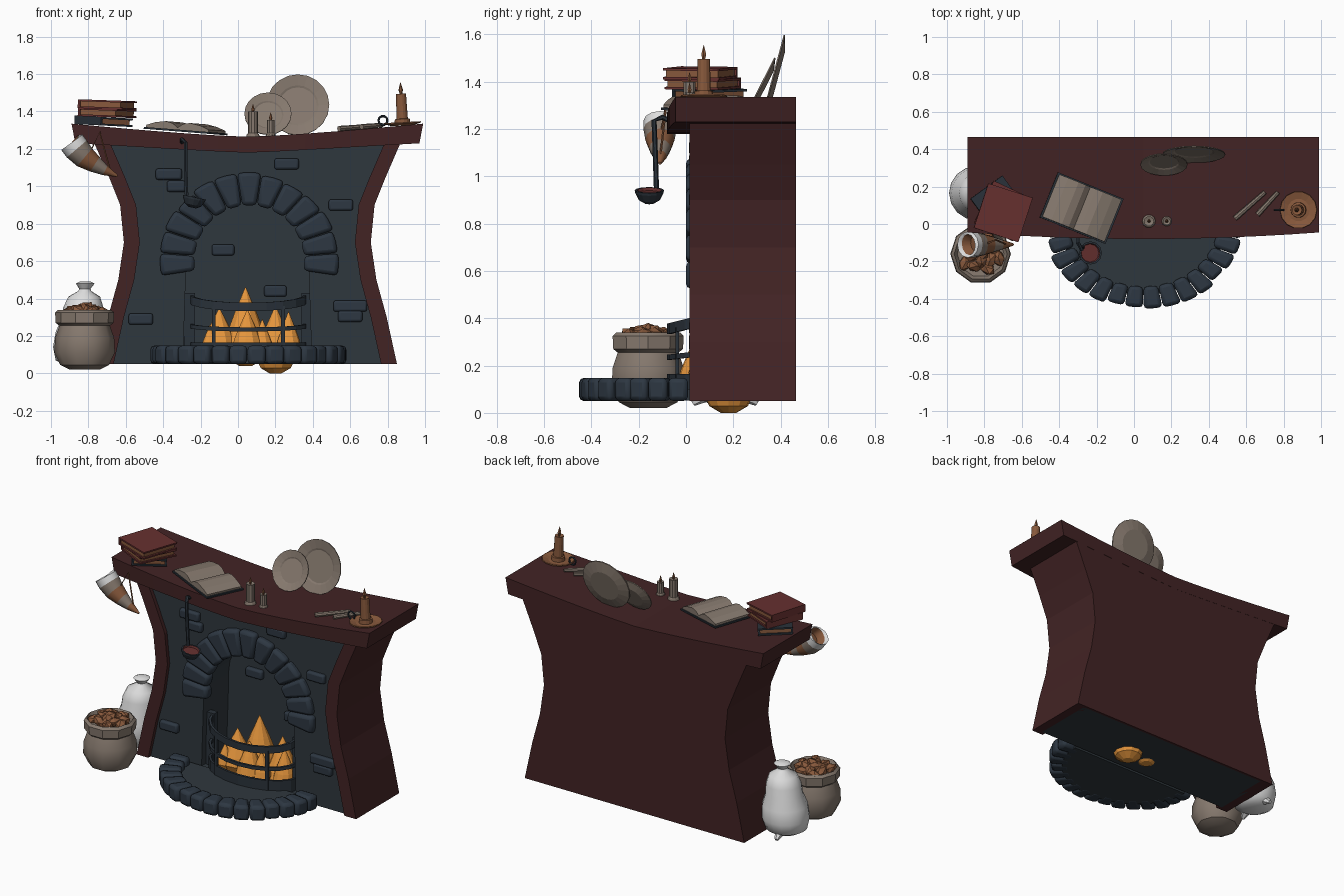
import bpy, bmesh, math, random
from math import sin, cos, pi, radians
from mathutils import Vector, Matrix

if "Cube" in bpy.data.objects:
    bpy.data.objects.remove(bpy.data.objects["Cube"])
random.seed(4)
CX = 0.05

def material(name, *rgb):
    m = bpy.data.materials.new(name)
    m.diffuse_color = [((c / 255 + .055) / 1.055) ** 2.4 for c in rgb] + [1]
    m.use_nodes = True
    m.node_tree.nodes["Principled BSDF"].inputs["Base Color"].default_value = m.diffuse_color
    return m

WOOD = material("dark red wood", 66, 35, 36)
WALL = material("slate wall", 47, 55, 61)
STONE = material("blue grey stone", 45, 55, 66)
IRON = material("dark iron", 42, 50, 58)
RED = material("book red", 102, 48, 47)
BEIGE = material("beige", 134, 121, 110)
BROWN = material("tan brown", 136, 89, 60)
ORANGE = material("flame orange", 234, 153, 62)
WHITE = material("white cloth", 222, 222, 222)

def loft(bm, rings, mi=0, cap=True):
    """Skin a list of rings; mi is one material index or one per band."""
    vs = [[bm.verts.new(p) for p in r] for r in rings]
    n = len(vs[0])
    for k in range(len(vs) - 1):
        for i in range(n):
            j = (i + 1) % n
            f = bm.faces.new((vs[k][i], vs[k][j], vs[k + 1][j], vs[k + 1][i]))
            f.material_index = mi[k] if isinstance(mi, list) else mi
    if cap:
        for r, m in ((vs[0][::-1], 0), (vs[-1], -1)):
            bm.faces.new(r).material_index = mi[m] if isinstance(mi, list) else mi

def prism(bm, pts, a, b, axis='y', mi=0):
    loft(bm, [[(p, t, q) if axis == 'y' else (p, q, t) for p, q in pts] for t in (a, b)], mi)

def box(bm, lo, hi, mi=0, M=Matrix()):
    (a, b, c), (d, e, f) = lo, hi
    loft(bm, [[M @ Vector(p) for p in ((a, b, z), (d, b, z), (d, e, z), (a, e, z))] for z in (c, f)], mi)

def lathe(bm, prof, M=Matrix(), n=12, mi=0):
    loft(bm, [[M @ Vector((r * cos(2 * pi * i / n), r * sin(2 * pi * i / n), z)) for i in range(n)]
              for r, z in prof], mi)

def tube(bm, path, radii, n=8, mi=0, ref=None, up=(0, 1, 0)):
    P = [Vector(p) for p in path]
    rings = []
    for k, p in enumerate(P):
        t = (P[min(k + 1, len(P) - 1)] - P[max(k - 1, 0)]).normalized()
        if ref and t.dot(Vector(ref)) < 0:
            t = -t
        u = t.cross(Vector(up)).normalized()
        v = t.cross(u)
        r = radii[k] if isinstance(radii, list) else radii
        rings.append([p + r * (u * cos(2 * pi * i / n) + v * sin(2 * pi * i / n)) for i in range(n)])
    loft(bm, rings, mi)

def obj(name, bm, mats, bevel=0, smooth=0):
    bmesh.ops.recalc_face_normals(bm, faces=bm.faces)
    me = bpy.data.meshes.new(name)
    bm.to_mesh(me)
    bm.free()
    for m in mats:
        me.materials.append(m)
    o = bpy.data.objects.new(name, me)
    bpy.context.collection.objects.link(o)
    if bevel:
        b = o.modifiers.new("bevel", 'BEVEL')
        b.width, b.segments, b.limit_method = bevel, 2, 'ANGLE'
    if smooth:
        bpy.ops.object.select_all(action='DESELECT')
        o.select_set(True)
        bpy.context.view_layer.objects.active = o
        bpy.ops.object.shade_smooth_by_angle(angle=radians(smooth))

def T(x, y, z):
    return Matrix.Translation((x, y, z))

def R(deg, ax):
    return Matrix.Rotation(radians(deg), 4, ax)

def top(x):
    return 1.265 + .07 * abs((x - CX) / .94) ** 1.3

# waisted wooden frame: two side posts and back board
SIDE = [(.05, .80), (.3, .745), (.5, .69), (.7, .66), (.9, .68), (1.05, .74), (1.235, .82)]
bm = bmesh.new()
for s in (-1, 1):
    loft(bm, [[(CX + s * (h - e), y, z) for e, y in ((0, .015), (.085, .015), (.085, .46), (0, .46))]
              for z, h in SIDE])
loft(bm, [[(CX + s * h, y, z) for s, y in ((-1, .45), (1, .45), (1, .465), (-1, .465))] for z, h in SIDE])
obj("wooden_frame", bm, [WOOD])

# sagging mantel shelf, bowed forward in the middle
bm = bmesh.new()
rings = []
for k in range(13):
    u = k / 6 - 1
    z, yf = top(CX + u * .94), -.045 - .035 * (1 - u * u)
    zb = z - .085 - .02 * u * u
    rings.append([(CX + u * .92, yf, zb), (CX + u * .92, .466, zb), (CX + u * .94, .466, z), (CX + u * .94, yf, z)])
loft(bm, rings)
obj("mantel", bm, [WOOD])

# stone wall with arched opening, recess back and floor
bm = bmesh.new()
inner = [(z, h - .08) for z, h in SIDE]
pts = [(CX - h, z) for z, h in inner] + [(CX + h, z) for z, h in inner[::-1]]
pts += [(CX + .345, .05), (CX + .33, .5)]
pts += [(CX + .33 * cos(a), .6 + .33 * sin(a)) for a in [pi * i / 12 for i in range(13)]]
pts += [(CX - .33, .5), (CX - .345, .05)]
prism(bm, pts, .04, .3)
box(bm, (CX - .36, .3, .05), (CX + .36, .45, 1.2))
box(bm, (CX - .74, .04, .05), (CX + .74, .45, .085))
prism(bm, [(CX + .45 * cos(a), .02 + .4 * sin(a)) for a in [pi + pi * i / 16 for i in range(17)]], .052, .1, 'z')
obj("stone_wall", bm, [WALL])

# raised bricks on the wall and recess back
bm = bmesh.new()
for x, z, w, y in ((-.37, 1.065, .14, .04), (-.33, 1.0, .1, .04), (.26, 1.12, .13, .04), (.55, .9, .13, .04),
                   (-.52, .29, .13, .04), (.6, .36, .18, .04), (.6, .305, .13, .04),
                   (-.08, .66, .12, .3), (.2, .44, .12, .3)):
    box(bm, (x - w / 2, y - .028, z - .03), (x + w / 2, y + .01, z + .03))
obj("wall_bricks", bm, [STONE], .012, 40)

# arch stones
def wedges(bm, n, a0, a1, c, ro, ri, lo, hi, axis):
    for k in range(n):
        s, e = (a0 + (a1 - a0) * (k + t) / n for t in (.02, .98))
        j = 1 + random.uniform(-.025, .025)
        q = [(c[0] + r[0] * f * cos(a), c[1] + r[1] * f * sin(a))
             for r, f, a in ((ri, 1, s), (ro, j, s), (ro, j, (s + e) / 2), (ro, j, e), (ri, 1, e))]
        prism(bm, q, lo, hi, axis)

bm = bmesh.new()
wedges(bm, 13, radians(-10), radians(190), (.06, .6), (.485, .465), (.295, .3), 0, .07, 'y')
obj("arch_stones", bm, [STONE], .02, 40)

# curved hearth kerb
bm = bmesh.new()
wedges(bm, 16, pi, 2 * pi, (CX, .01), (.53, .46), (.4, .345), .05, .148, 'z')
obj("hearth_stones", bm, [STONE], .02, 40)

# curved fire grate
bm = bmesh.new()
for zc, h, sag in ((.4, .045, .045), (.255, .022, .02), (.12, .09, 0)):
    rings = []
    for k in range(11):
        a = pi + pi * k / 10
        z = zc + sag * sin(a)
        rings.append([(.055 + (.315 - d) * cos(a), .1 + (.18 - d) * sin(a), z + s * h / 2)
                      for d, s in ((0, -1), (0, 1), (.015, 1), (.015, -1))])
    loft(bm, rings)
for x in (-.26, .37):
    box(bm, (x - .03, .08, .08), (x + .03, .12, .43))
for x in (-.13, .24):
    box(bm, (x - .01, -.045, .08), (x + .01, -.03, .36))
obj("fire_grate", bm, [IRON])

# flames
bm = bmesh.new()
for x, y, z0, z1, r in ((.04, .17, .04, .46, .12), (-.1, .14, .06, .35, .1), (.2, .18, 0, .36, .11),
                        (.05, .05, .07, .34, .085), (.13, .06, .08, .29, .06), (.27, .1, .07, .33, .07),
                        (-.15, .08, .09, .26, .05)):
    h = z1 - z0
    lathe(bm, [(r * a, z0 + h * b) for a, b in ((.3, 0), (.75, .08), (1, .25), (.85, .42), (.5, .68), (.02, 1))],
          T(x, y, 0), 11)
obj("flames", bm, [ORANGE])

# sack of potatoes
bm = bmesh.new()
lathe(bm, [(.08, .02), (.13, .045), (.162, .11), (.158, .19), (.135, .255), (.155, .27), (.158, .325),
           (.142, .34), (.125, .31), (.02, .3)], T(-.82, -.16, 0), 10)
obj("potato_sack", bm, [BEIGE], 0, 35)
bm = bmesh.new()
for k in range(15):
    a, r = k * 2.4, .1 * math.sqrt(k / 14)
    M = T(-.82 + r * cos(a), -.16 + r * sin(a), .35 - r * .25) @ R(k * 50, 'Z') @ R(random.uniform(-35, 35), 'Y')
    bmesh.ops.create_icosphere(bm, subdivisions=1, radius=.036, matrix=M @ Matrix.Diagonal((1.45, .95, .85, 1)))
obj("potatoes", bm, [BROWN])

# tied white sack leaning on the side
bm = bmesh.new()
M = T(-.855, .165, 0) @ Matrix.Shear('XY', 4, (.08, 0))
lathe(bm, [(.07, .04), (.125, .07), (.145, .14), (.138, .22), (.113, .29), (.108, .35), (.085, .41),
           (.035, .44), (.03, .452), (.05, .48), (.03, .49)], M, 16)
for s in (-1, 1):
    tube(bm, [(-.86, .165 + s * .08, .08), (-.87, .165 + s * .135, .04)], [.035, .012], 6, 0, None, (1, 0, 0))
obj("white_sack", bm, [WHITE], 0, 50)

# stacked books
def book(bm, M, w, d, h, cover):
    box(bm, (-w / 2 + .01, -d / 2 + .01, .007), (w / 2 - .012, d / 2 - .01, h - .007), 2, M)
    for z in (0, h - .01):
        box(bm, (-w / 2, -d / 2, z), (w / 2, d / 2, z + .01), cover, M)
    box(bm, (-w / 2, -d / 2, .002), (-w / 2 + .012, d / 2, h - .002), cover, M)

bm = bmesh.new()
book(bm, T(-.72, .1, 1.325) @ R(3, 'Y') @ R(36, 'Z'), .21, .24, .045, 1)
book(bm, T(-.70, .07, 1.37) @ R(2, 'Y') @ R(-25, 'Z'), .23, .25, .045, 0)
book(bm, T(-.70, .06, 1.413) @ R(2, 'Y') @ R(-18, 'Z'), .25, .25, .047, 0)
obj("book_stack", bm, [RED, IRON, BROWN])

# open book
bm = bmesh.new()
M = T(-.28, .085, 1.29) @ R(4.5, 'Y') @ R(-22, 'Z')
box(bm, (-.19, -.13, 0), (.19, .13, .01), 1, M)
for s in (-1, 1):
    q = [(0, .01), (.18, .01), (.18, .022), (.13, .04), (.07, .05), (.03, .042), (0, .02)]
    loft(bm, [[M @ Vector((s * x, y, z)) for x, z in q] for y in (-.122, .122)], 0)
obj("open_book", bm, [BEIGE, IRON])

# display plates
bm = bmesh.new()
for x, y, z, r, tilt in ((.32, .385, 1.432, .168, 75), (.16, .33, 1.382, .126, 63)):
    lathe(bm, [(r * .6, -.008), (r, .01), (r, .016), (r * .66, .003), (r * .6, -.002)], T(x, y, z) @ R(tilt, 'X'), 20)
obj("plates", bm, [BEIGE])

# pair of pale candles
bm = bmesh.new()
for x, h, r in ((.08, .135, .027), (.175, .09, .021)):
    lathe(bm, [(r * 1.35, 0), (r * 1.2, .015), (r, .02), (r, h), (r * .5, h - .005)], T(x, .015, 1.264), 10)
    lathe(bm, [(.004, h - .01), (.009, h + .012), (.001, h + .04)], T(x, .015, 1.264), 6, 1)
obj("candles", bm, [BEIGE, BROWN])

# candlestick with saucer and ring handle
bm = bmesh.new()
M = T(.88, .075, 1.325) @ R(-3, 'Y')
lathe(bm, [(.06, 0), (.1, .012), (.098, .018), (.06, .008), (.042, .01), (.04, .035), (.03, .037), (.027, .17),
           (.012, .165)], M, 14)
lathe(bm, [(.004, .16), (.012, .19), (.001, .23)], M, 6)
ring = [(.775 + .024 * cos(a), .075, 1.352 + .024 * sin(a)) for a in [2 * pi * i / 10 for i in range(11)]]
tube(bm, ring, .006, 6, 1)
obj("candlestick", bm, [BROWN, IRON])

# small rolled scrolls
bm = bmesh.new()
for a, b in (((.54, .03), (.70, .17)), ((.66, .05), (.77, .17))):
    tube(bm, [(*a, top(a[0]) + .013), (*b, top(b[0]) + .013)], [.015, .012], 8, 0, None, (0, 0, 1))
obj("scrolls", bm, [BEIGE])

# hanging drinking horn
bm = bmesh.new()
tube(bm, [(-.845, -.105, 1.2), (-.885, -.11, 1.232), (-.888, -.11, 1.235), (-.862, -.11, 1.2), (-.82, -.11, 1.155),
          (-.765, -.11, 1.118), (-.71, -.11, 1.085), (-.645, -.11, 1.055)],
     [.045, .056, .07, .07, .062, .046, .028, .006], 12, [2, 0, 0, 1, 2, 1, 2], (1, 0, -.8))
tube(bm, [(-.80, -.11, 1.16), (-.74, -.085, 1.29), (-.68, -.11, 1.07)], .005, 5, 2)
obj("drinking_horn", bm, [WHITE, BEIGE, BROWN], 0, 40)

# hanging ladle
bm = bmesh.new()
tube(bm, [(-.3, -.07, 1.235), (-.3, -.1, 1.25), (-.28, -.135, 1.235), (-.28, -.13, 1.1), (-.275, -.125, .95)],
     .011, 6, 0, None, (1, 0, 0))
lathe(bm, [(.02, -.045), (.045, -.03), (.06, 0), (.062, .012), (.052, .012), (.048, 0)],
      T(-.235, -.155, .93) @ R(12, 'Y'), 12, [0, 0, 0, 0, 1])
obj("ladle", bm, [IRON, RED])
